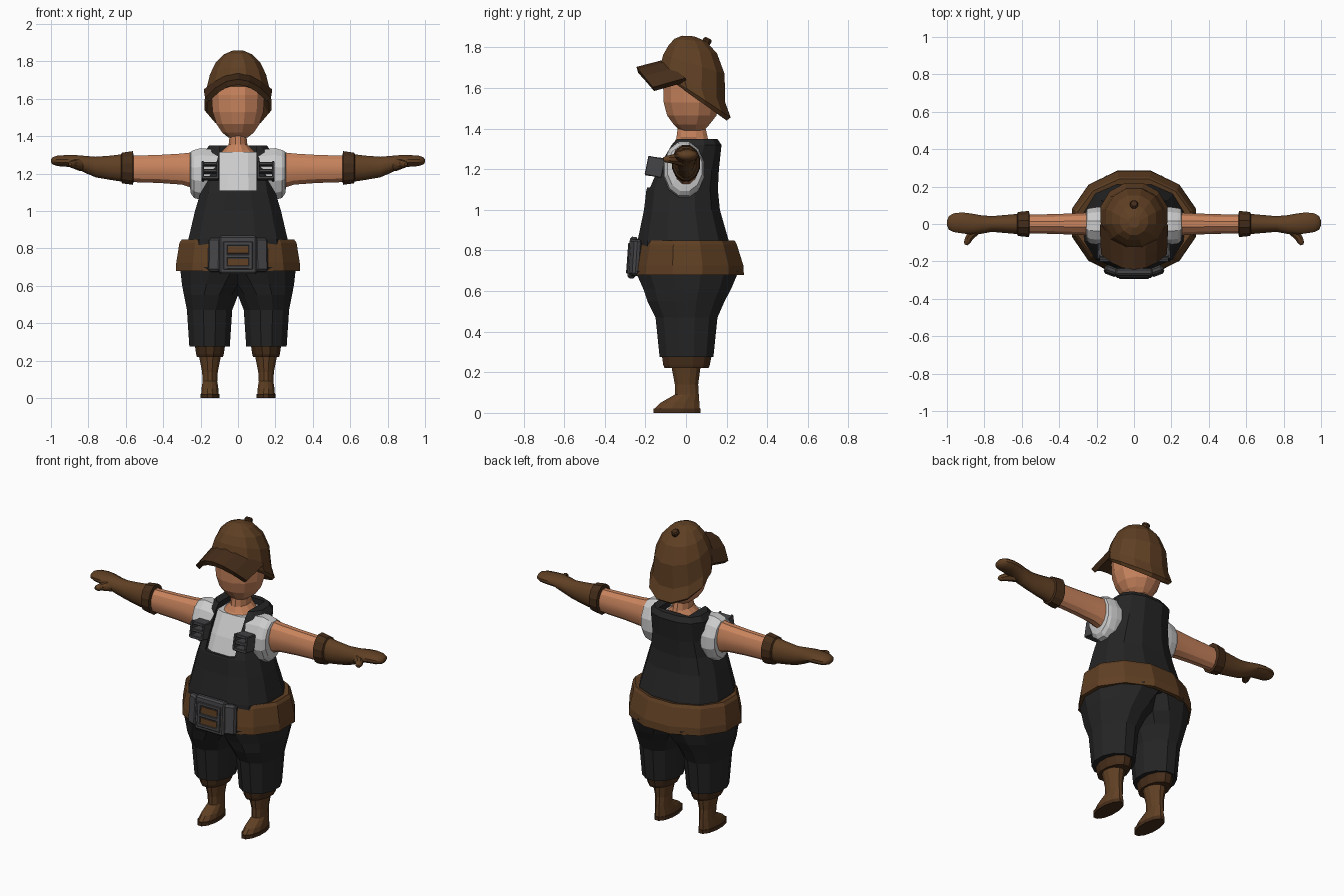
import bpy, bmesh, math
from mathutils import Vector, Euler

if "Cube" in bpy.data.objects:
    bpy.data.objects.remove(bpy.data.objects["Cube"])


def material(name, rgb):
    m = bpy.data.materials.new(name)
    m.diffuse_color = (*rgb, 1)
    m.use_nodes = True
    m.node_tree.nodes["Principled BSDF"].inputs["Base Color"].default_value = m.diffuse_color
    return m


BROWN = material("brown leather", (.115, .05, .017))
DARK = material("dark leather", (.06, .026, .01))
SKIN = material("skin", (.58, .23, .11))
BLACK = material("black cloth", (.018, .018, .018))
WHITE = material("white cloth", (.62, .62, .62))
METAL = material("dark metal", (.06, .06, .065))


def finish(bm, name, mat, mirror=False, smooth=None):
    bmesh.ops.recalc_face_normals(bm, faces=bm.faces)
    me = bpy.data.meshes.new(name)
    bm.to_mesh(me)
    bm.free()
    ob = bpy.data.objects.new(name, me)
    bpy.context.collection.objects.link(ob)
    me.materials.append(mat)
    if mirror:
        ob.modifiers.new("mirror", 'MIRROR').use_clip = False
    if smooth:
        bpy.ops.object.select_all(action='DESELECT')
        ob.select_set(True)
        bpy.context.view_layer.objects.active = ob
        bpy.ops.object.shade_smooth_by_angle(angle=math.radians(smooth))
    return ob


def ring(c, u, v, n=12, p=1.0):
    """Superellipse whose flat sides touch the given half-axes."""
    c, u, v = Vector(c), Vector(u), Vector(v)
    k = math.cos(math.pi / n) ** p
    pw = lambda t: math.copysign(abs(t) ** p, t) / k
    angles = [(i + .5) * math.tau / n for i in range(n)]
    return [c + u * pw(math.cos(a)) + v * pw(math.sin(a)) for a in angles]


def level(z, rx, y0, y1, cx=0, zb=None, n=12, p=1.0):
    """Ring around z, from front y0 (height z) to back y1 (height zb)."""
    zb = z if zb is None else zb
    return ring((cx, (y0 + y1) / 2, (z + zb) / 2), (rx, 0, 0), (0, (y1 - y0) / 2, (zb - z) / 2), n, p)


def across(x, yc, ry, zc, rz, n=12):
    return ring((x, yc, zc), (0, ry, 0), (0, 0, rz), n)


def loft(name, rings, mat, closed=False, **kw):
    bm = bmesh.new()
    rows = [[bm.verts.new(co) for co in r] for r in rings]
    n = len(rows[0])
    for a, b in zip(rows, rows[1:] + ([rows[0]] if closed else [])):
        for i in range(n):
            j = (i + 1) % n
            bm.faces.new((a[i], a[j], b[j], b[i]))
    if not closed:
        bm.faces.new(rows[0])
        bm.faces.new(rows[-1])
    return finish(bm, name, mat, **kw)


def box(name, loc, size, mat, rot=(0, 0, 0), bevel=0, mirror=False):
    bm = bmesh.new()
    bmesh.ops.create_cube(bm, size=1)
    bmesh.ops.scale(bm, vec=size, verts=bm.verts)
    if bevel:
        bmesh.ops.bevel(bm, geom=bm.edges[:], offset=bevel, segments=1, affect='EDGES')
    bmesh.ops.rotate(bm, matrix=Euler(rot).to_matrix(), verts=bm.verts)
    bmesh.ops.translate(bm, vec=loc, verts=bm.verts)
    return finish(bm, name, mat, mirror)


# Boots
X = .15
loft("boot_sole", [level(z, .05, -.16, .072, X) for z in (0, .022)], DARK, mirror=True)
loft("boot", [level(z, r, a, b, X) for z, r, a, b in (
    (.02, .047, -.155, .068), (.05, .045, -.125, .066), (.09, .039, -.055, .063),
    (.14, .042, -.055, .06), (.23, .06, -.072, .072))], BROWN, mirror=True)
loft("boot_cuff", [level(z, r, a, b, X) for z, r, a, b in (
    (.22, .07, -.105, .11), (.235, .074, -.112, .117), (.29, .082, -.12, .128))], DARK, mirror=True)

# Trouser legs, flattened where they meet in the middle
legs = [level(z, r, a, b, c) for z, r, a, b, c in (
    (.275, .108, -.13, .135, .152), (.47, .121, -.15, .155, .152), (.55, .147, -.19, .19, .142),
    (.61, .18, -.21, .222, .12), (.70, .225, -.25, .26, .085))]
loft("trouser_leg", [[Vector((max(v.x, 0), v.y, v.z)) for v in r] for r in legs], BLACK, mirror=True)

# Belt band and its buckle
loft("belt", [level(z, r, a, b) for z, r, a, b in (
    (.68, .31, -.25, .262), (.68, .332, -.272, .285), (.725, .33, -.268, .283),
    (.83, .313, -.243, .25), (.848, .3, -.235, .24), (.84, .265, -.21, .21))], BROWN, closed=True)
box("buckle_plate", (0, -.263, .765), (.2, .04, .205), METAL, (-.07, 0, 0), .01)
box("buckle_wing", (.122, -.25, .765), (.075, .04, .18), METAL, (-.07, 0, .35), .012, True)
for z in (.725, .792):
    box("buckle_slot", (0, -.283 - (.765 - z) * .07, z), (.11, .008, .036), BROWN, (-.07, 0, 0))
for z in (.698, .758, .826):
    box("buckle_bar", (0, -.283 - (.765 - z) * .07, z), (.15, .014, .02), METAL, (-.07, 0, 0), .003)
box("buckle_post", (.068, -.283, .762), (.022, .014, .15), METAL, (-.07, 0, 0), .003, True)

# Overalls with a bib opening
overalls = loft("overalls", [level(z, r, a, b, p=.8) for z, r, a, b in (
    (.70, .285, -.24, .23), (.85, .265, -.238, .21), (1.0, .23, -.207, .167),
    (1.1, .2, -.195, .157), (1.2, .18, -.155, .162), (1.32, .177, -.085, .175),
    (1.35, .155, -.06, .155))], BLACK)
cutter = box("bib_cutter", (0, -.14, 1.31), (.2, .52, .4), BLACK)
cutter.hide_render = True
mod = overalls.modifiers.new("bib", 'BOOLEAN')
mod.object, mod.operation, mod.solver = cutter, 'DIFFERENCE', 'EXACT'
bpy.context.view_layer.objects.active = overalls
bpy.ops.object.modifier_apply(modifier=mod.name)
bpy.data.objects.remove(cutter)

# Strap buckles
for i, z in enumerate((1.175, 1.212, 1.25)):
    box("strap_buckle_bar", (.148, -.165 + i * .012, z), (.085, .075, .018), METAL, (-.12, 0, 0), .003, True)
for x in (.108, .188):
    box("strap_buckle_side", (x, -.153, 1.212), (.014, .085, .095), METAL, (-.2, 0, 0), .003, True)

# Shirt
loft("shirt_body", [level(z, r, a, b, p=.8) for z, r, a, b in (
    (1.05, .17, -.18, .13), (1.11, .165, -.175, .135), (1.2, .155, -.138, .14),
    (1.315, .15, -.072, .14))], WHITE)
loft("shirt_sleeve", [across(*r) for r in (
    (.1, -.01, .1, 1.2, .125), (.2, -.01, .1, 1.198, .138), (.235, -.01, .095, 1.198, .128),
    (.252, -.006, .085, 1.205, .112), (.256, -.003, .064, 1.215, .095))], WHITE, mirror=True)

# Arms
loft("arm", [across(*r) for r in (
    (.24, 0, .062, 1.218, .096), (.3, 0, .058, 1.224, .083), (.42, 0, .053, 1.225, .075),
    (.58, 0, .05, 1.225, .07))], SKIN, mirror=True, smooth=25)

# Gloves
loft("glove_cuff", [across(*r) for r in (
    (.56, 0, .06, 1.228, .078), (.562, 0, .07, 1.23, .09), (.62, 0, .064, 1.23, .082),
    (.625, 0, .055, 1.23, .072))], DARK, mirror=True)
loft("glove", [across(*r) for r in (
    (.6, 0, .056, 1.23, .076), (.68, 0, .049, 1.231, .065), (.76, 0, .042, 1.235, .055),
    (.82, -.003, .05, 1.25, .045), (.87, 0, .056, 1.265, .034), (.92, .006, .056, 1.268, .031),
    (.965, .007, .05, 1.268, .028), (.99, .006, .036, 1.268, .02), (1.0, .005, .012, 1.268, .008))],
    BROWN, mirror=True, smooth=40)
loft("glove_thumb", [ring((x, y, z), (r, r * .3, 0), (0, 0, r), 8) for x, y, z, r in (
    (.835, -.02, 1.25, .035), (.865, -.055, 1.25, .025), (.884, -.08, 1.25, .019),
    (.893, -.1, 1.25, .016), (.898, -.112, 1.25, .007))], BROWN, mirror=True, smooth=40)

# Neck and head
loft("neck", [level(z, r, a, b) for z, r, a, b in (
    (1.3, .1, -.08, .12), (1.325, .08, -.06, .115), (1.355, .05, -.047, .107),
    (1.41, .044, -.04, .095))], SKIN)
loft("head", [level(z, r, a, b) for z, r, a, b in (
    (1.392, .05, -.03, .09), (1.42, .085, -.06, .115), (1.465, .115, -.093, .15),
    (1.53, .136, -.11, .165), (1.62, .142, -.113, .168), (1.7, .13, -.1, .16),
    (1.75, .1, -.075, .13))], SKIN)

# Cap: tilted shell with a flared hem
loft("cap", [level(z, r, a, b, 0, zb) for z, r, a, b, zb in (
    (1.67, .14, -.1, .16, 1.50), (1.665, .165, -.112, .2, 1.44), (1.68, .178, -.12, .22, 1.455),
    (1.715, .17, -.125, .193, 1.53), (1.765, .15, -.112, .19, 1.67), (1.81, .118, -.086, .153, 1.77),
    (1.842, .075, -.058, .1, 1.83), (1.858, .03, -.02, .04, 1.855))], BROWN)
bm = bmesh.new()
rows = []
for i in range(7):
    t = i / 3 - 1
    inner = Vector((.172 * t, -.105 + .105 * t * t, 1.725 - .085 * t * t))
    outer = Vector((.165 * t, -.24 + .08 * t * t, 1.69 - .095 * t * t))
    rows.append([bm.verts.new(inner.lerp(outer, s)) for s in (0, .5, 1)])
for a, b in zip(rows, rows[1:]):
    for i in (0, 1):
        bm.faces.new((a[i], b[i], b[i + 1], a[i + 1]))
brim = finish(bm, "cap_brim", DARK)
sol = brim.modifiers.new("thickness", 'SOLIDIFY')
sol.thickness, sol.offset = .03, 0
axis = Vector((0, .45, .9))
loft("cap_button", [ring(Vector((0, .095, 1.815)) + axis * h, (r, 0, 0), (0, r * .9, -r * .45), 8)
                    for h, r in ((0, .02), (.025, .022), (.034, .015))], DARK)
